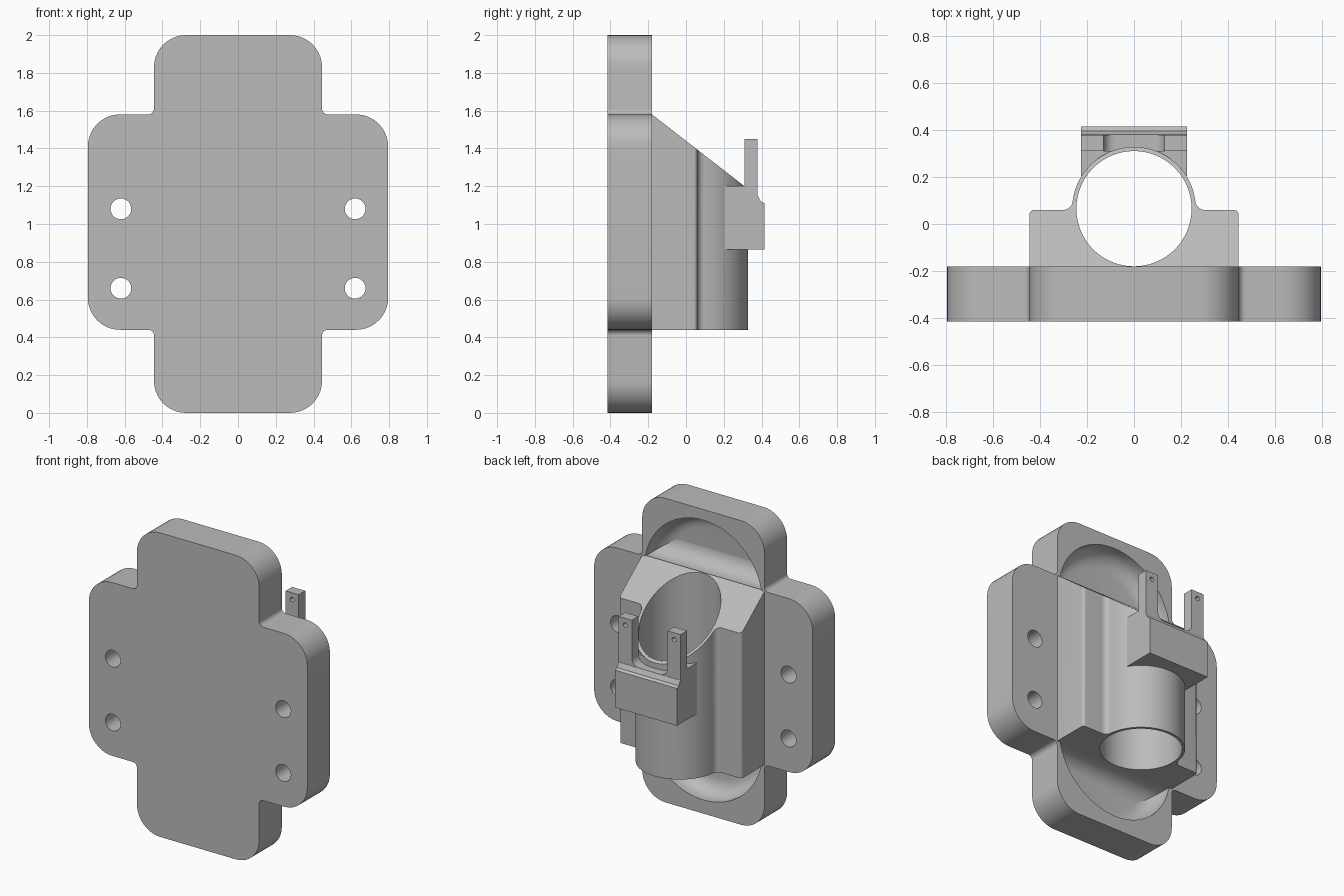
import bpy, bmesh, math
from mathutils import Vector

if "Cube" in bpy.data.objects:
    bpy.data.objects.remove(bpy.data.objects["Cube"])

grey = bpy.data.materials.new("plain_grey")
grey.use_nodes = True
grey.diffuse_color = (0.5, 0.5, 0.5, 1)
grey.node_tree.nodes["Principled BSDF"].inputs["Base Color"].default_value = (0.5, 0.5, 0.5, 1)

# Extrusion directions: (u, v, depth) to (x, y, z)
PLACE = {
    "X": lambda u, v, w: (w, u, v),
    "Y": lambda u, v, w: (u, w, v),
    "Z": lambda u, v, w: (u, v, w),
}


def rounded(corners, seg=10):
    """Outline from (u, v, radius) corners, each filleted by its radius."""
    out = []
    for i, (u, v, r) in enumerate(corners):
        p = Vector((u, v))
        if r == 0:
            out.append(p)
            continue
        a = (Vector(corners[i - 1][:2]) - p).normalized()
        b = (Vector(corners[(i + 1) % len(corners)][:2]) - p).normalized()
        half = a.angle(b) / 2
        centre = p + (a + b).normalized() * r / math.sin(half)
        va = p + a * r / math.tan(half) - centre
        vb = p + b * r / math.tan(half) - centre
        phi = va.angle(vb)
        for k in range(seg + 1):
            s = k / seg
            out.append(centre + (va * math.sin((1 - s) * phi) + vb * math.sin(s * phi)) / math.sin(phi))
    return out


def arc(cu, cv, r, start, end, seg):
    return [Vector((cu + r * math.cos(start + (end - start) * k / seg),
                    cv + r * math.sin(start + (end - start) * k / seg))) for k in range(seg + 1)]


def prism(name, outline, axis, lo, hi, fillet=0):
    """Extrude an outline; fillet rounds the edges of the lo cap."""
    bm = bmesh.new()
    rings = [[bm.verts.new(PLACE[axis](p[0], p[1], w)) for p in outline] for w in (lo, hi)]
    cap = bm.faces.new(rings[0])
    bm.faces.new(rings[1])
    n = len(outline)
    for i in range(n):
        j = (i + 1) % n
        bm.faces.new((rings[0][i], rings[0][j], rings[1][j], rings[1][i]))
    bmesh.ops.recalc_face_normals(bm, faces=bm.faces)
    if fillet:
        bmesh.ops.bevel(bm, geom=list(cap.edges), offset=fillet, segments=6,
                        profile=0.5, affect="EDGES")
    mesh = bpy.data.meshes.new(name)
    bm.to_mesh(mesh)
    bm.free()
    mesh.materials.append(grey)
    ob = bpy.data.objects.new(name, mesh)
    bpy.context.collection.objects.link(ob)
    return ob


def rod(name, u, v, r, axis, lo, hi, seg=32):
    return prism(name, arc(u, v, r, 0, math.tau, seg)[:-1], axis, lo, hi)


def activate(ob):
    bpy.ops.object.select_all(action="DESELECT")
    ob.select_set(True)
    bpy.context.view_layer.objects.active = ob


def cut(ob, cutter):
    activate(ob)
    mod = ob.modifiers.new("cut", "BOOLEAN")
    mod.operation, mod.solver, mod.object = "DIFFERENCE", "EXACT", cutter
    bpy.ops.object.modifier_apply(modifier=mod.name)
    bpy.data.objects.remove(cutter)


def mirrored(half):
    return half + [(-u, v, r) for u, v, r in reversed(half)]


ARM, WING, LOW, HIGH = 0.445, 0.795, 0.44, 1.58
BACK = -0.18
BORE_Y, BORE_R, TUBE_R = 0.065, 0.245, 0.263

# Cross-shaped base plate
plate = prism("base_plate", rounded(mirrored([
    (ARM, 0, 0.17), (ARM, LOW, 0.03), (WING, LOW, 0.17),
    (WING, HIGH, 0.17), (ARM, HIGH, 0.03), (ARM, 2, 0.17)])), "Y", -0.415, BACK)

# Mounting holes in the wings
for x in (-0.62, 0.62):
    for z in (0.66, 1.08):
        cut(plate, rod("hole_cutter", x, z, 0.055, "Y", -0.6, 0))

# Dished pockets in the back of both arms
dip = math.asin(0.08 / 0.43)
dish = arc(0, 1.5, 0.43, dip, math.pi - dip, 36)
for flip in (False, True):
    outline = [Vector((p.x, 2.02 - p.y)) for p in dish] if flip else dish
    cut(plate, prism("pocket_cutter", outline, "Y", -0.31, -0.1, fillet=0.1))

# Tube housing: shoulders blended into the tube, with a sloping top
f = 0.04
blend_v = 0.06 + f
blend_u = math.sqrt((TUBE_R + f) ** 2 - (blend_v - BORE_Y) ** 2)
tilt = math.atan2(blend_v - BORE_Y, blend_u)
shoulder = rounded([(0, -0.185, 0), (ARM, -0.185, 0), (ARM, 0.06, 0.02), (blend_u, 0.06, 0)], 5)[1:]
side = shoulder[:-1] + arc(blend_u, blend_v, f, -math.pi / 2, -math.pi + tilt, 8)
tube = arc(0, BORE_Y, TUBE_R, tilt, math.pi - tilt, 48)[1:-1]
housing = prism("tube_housing", side + tube + [Vector((-p.x, p.y)) for p in reversed(side)],
                "Z", LOW, HIGH)
for v in housing.data.vertices:
    if v.co.z > 1:
        v.co.z = HIGH - 0.776 * (v.co.y - BACK)
cut(housing, rod("bore_cutter", 0, BORE_Y, BORE_R, "Z", 0, 2, 96))

# Clip block on the back of the tube
block = prism("clip_block", [(0.205, 0.865), (0.415, 0.865), (0.415, 1.11), (0.395, 1.12),
                             (0.38, 1.15), (0.31, 1.15), (0.31, 1.2), (0.205, 1.2)],
              "X", -0.225, 0.225)
cut(block, rod("bore_cutter", 0, BORE_Y, BORE_R + 0.002, "Z", 0, 2, 96))

# Pair of upright prongs with flared feet and pin holes
parts = [plate, housing, block]
for name, s in (("right_prong", -1), ("left_prong", 1)):
    prong = prism(name, rounded([
        (s * 0.225, 1.1, 0), (s * 0.225, 1.45, 0), (s * 0.13, 1.45, 0),
        (s * 0.13, 1.15, 0.05), (s * 0.07, 1.15, 0), (s * 0.07, 1.1, 0)], 6), "Y", 0.31, 0.378)
    cut(prong, rod("pin_cutter", s * 0.178, 1.405, 0.015, "Y", 0.2, 0.5, 16))
    parts.append(prong)

for ob in parts:
    activate(ob)
    bpy.ops.object.shade_smooth_by_angle(angle=math.radians(30))
